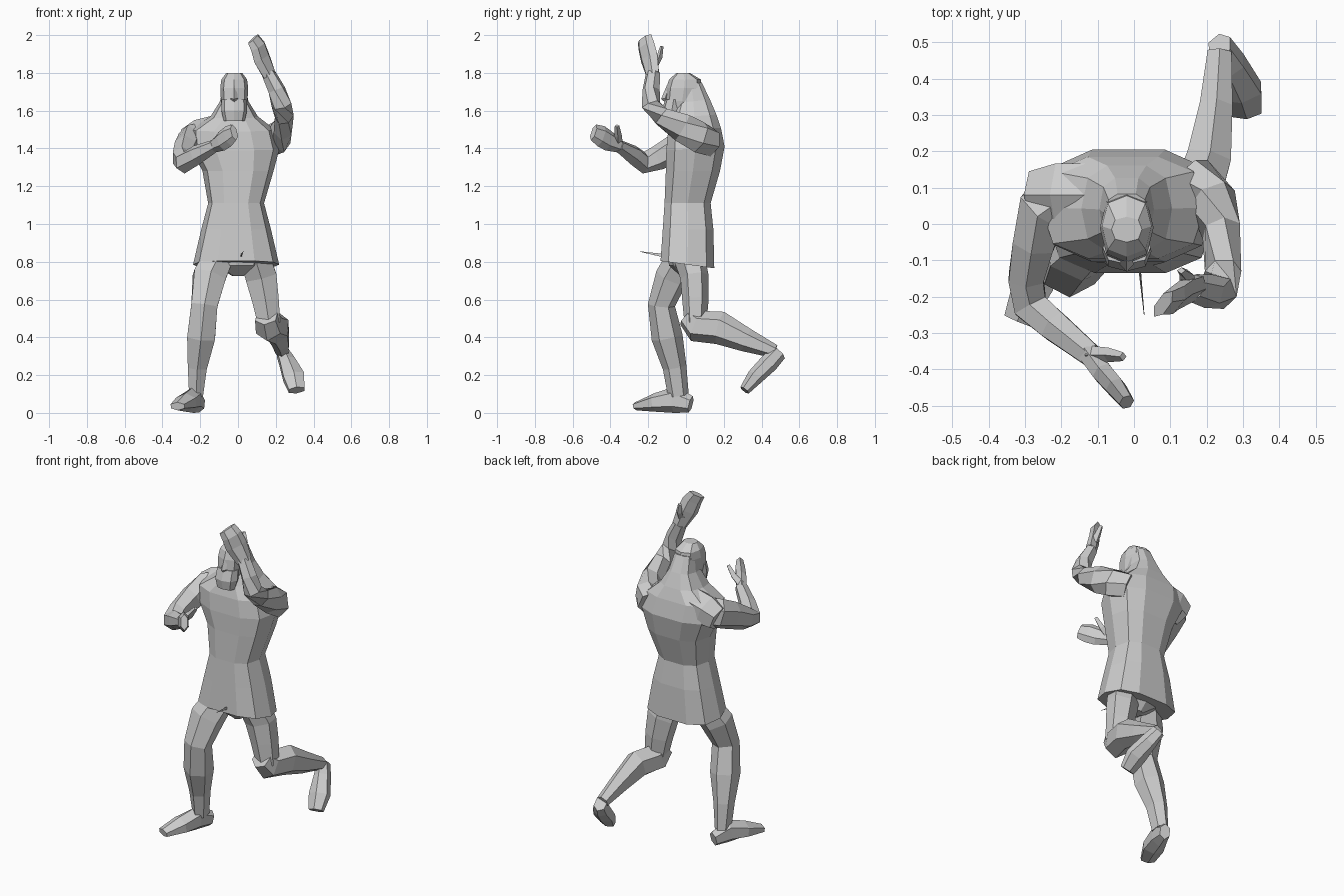
import bpy, bmesh
from math import sin, cos, tau
from mathutils import Vector


def skin(name, rings):
    """Bridge equal-sized rings into one closed, flat-shaded object."""
    bm = bmesh.new()
    vs = [[bm.verts.new(p) for p in r] for r in rings]
    n = len(vs[0])
    for a, b in zip(vs, vs[1:]):
        for i in range(n):
            j = (i + 1) % n
            bm.faces.new((a[i], a[j], b[j], b[i]))
    bm.faces.new(vs[0][::-1])
    bm.faces.new(vs[-1])
    bmesh.ops.recalc_face_normals(bm, faces=bm.faces)
    me = bpy.data.meshes.new(name)
    bm.to_mesh(me)
    bm.free()
    ob = bpy.data.objects.new(name, me)
    bpy.context.collection.objects.link(ob)
    return ob


def limb(name, path, ref, n=6):
    """Tube through (x, y, z, radius along ref, radius across)."""
    pts = [Vector(p[:3]) for p in path]
    rings = []
    for i, p in enumerate(path):
        t = Vector()
        if i > 0:
            t += (pts[i] - pts[i - 1]).normalized()
        if i < len(pts) - 1:
            t += (pts[i + 1] - pts[i]).normalized()
        t.normalize()
        u = Vector(ref)
        u = (u - u.dot(t) * t).normalized()
        v = t.cross(u)
        rings.append([pts[i] + u * p[3] * cos(tau * k / n) + v * p[4] * sin(tau * k / n)
                      for k in range(n)])
    return skin(name, rings)


def stack(name, levels, n=10, power=0.8):
    """Upright body from (z, centre x, half width, front y, back y, back rise)."""
    rings = []
    for z, cx, rx, yf, yb, rise in levels:
        ring = []
        for k in range(n):
            c, s = cos(tau * k / n), sin(tau * k / n)
            c = abs(c) ** power * (1 if c > 0 else -1)
            s = abs(s) ** power * (1 if s > 0 else -1)
            ring.append((cx + rx * c, (yf + yb) / 2 + (yb - yf) / 2 * s, z + rise * s))
        rings.append(ring)
    return skin(name, rings)


# Tunic with flared skirt, broad back and hunched neck
stack("tunic", [
    (0.785, -0.01, 0.228, -0.14, 0.155, -0.02),
    (0.97, -0.01, 0.185, -0.128, 0.15, 0),
    (1.11, -0.01, 0.148, -0.118, 0.135, 0),
    (1.28, 0.0, 0.188, -0.112, 0.185, 0),
    (1.40, -0.015, 0.235, -0.11, 0.21, 0.01),
    (1.50, -0.03, 0.225, -0.10, 0.19, 0.01),
    (1.57, -0.02, 0.125, -0.08, 0.165, 0.01),
    (1.65, -0.02, 0.075, -0.05, 0.13, 0.01),
    (1.74, -0.02, 0.058, -0.03, 0.085, 0.01)], power=0.72)
# Shoulder mass on the -x side
limb("shoulder", [
    (-0.10, 0.08, 1.49, 0.09, 0.10),
    (-0.20, 0.08, 1.46, 0.095, 0.10),
    (-0.275, 0.08, 1.43, 0.075, 0.075)], (0, 0, 1))
stack("pelvis", [
    (0.725, 0.0, 0.03, -0.03, 0.06, 0),
    (0.78, -0.01, 0.12, -0.09, 0.10, 0),
    (0.86, -0.01, 0.16, -0.10, 0.12, 0)], n=8)

# Head, beard and nose
stack("head", [
    (1.58, -0.02, 0.055, -0.10, 0.05, 0),
    (1.65, -0.02, 0.070, -0.11, 0.07, 0),
    (1.72, -0.02, 0.074, -0.105, 0.085, 0),
    (1.765, -0.02, 0.068, -0.09, 0.078, 0),
    (1.80, -0.02, 0.042, -0.05, 0.02, 0)], n=8)
stack("beard", [
    (1.545, -0.02, 0.055, -0.120, -0.05, 0),
    (1.60, -0.02, 0.068, -0.130, -0.02, 0),
    (1.66, -0.02, 0.066, -0.110, -0.02, 0)], n=8)
limb("nose", [(-0.02, -0.09, 1.73, 0.012, 0.010),
              (-0.02, -0.11, 1.665, 0.022, 0.02),
              (-0.02, -0.10, 1.65, 0.012, 0.015)], (0, -1, 0), 4)

# Raised arm on the +x side
limb("raised_arm", [
    (0.15, 0.13, 1.43, 0.08, 0.07),
    (0.215, 0.07, 1.46, 0.088, 0.068),
    (0.24, -0.02, 1.51, 0.077, 0.055),
    (0.245, -0.13, 1.57, 0.057, 0.048),
    (0.23, -0.185, 1.63, 0.055, 0.053),
    (0.205, -0.185, 1.71, 0.047, 0.047),
    (0.160, -0.175, 1.80, 0.035, 0.04)], (0.2, -0.5, 1))
limb("raised_hand", [
    (0.165, -0.175, 1.79, 0.045, 0.032),
    (0.125, -0.195, 1.88, 0.062, 0.03),
    (0.105, -0.21, 1.94, 0.058, 0.03),
    (0.08, -0.22, 1.98, 0.05, 0.02)], (1, 1, 0))
limb("raised_thumb", [
    (0.15, -0.17, 1.84, 0.022, 0.025),
    (0.145, -0.14, 1.885, 0.016, 0.02),
    (0.13, -0.128, 1.94, 0.009, 0.012)], (0, 1, 0), 4)

# Forward arm on the -x side
limb("forward_arm", [
    (-0.18, 0.08, 1.45, 0.085, 0.09),
    (-0.25, 0.04, 1.44, 0.088, 0.08),
    (-0.275, -0.05, 1.40, 0.08, 0.065),
    (-0.297, -0.15, 1.35, 0.065, 0.055),
    (-0.285, -0.225, 1.325, 0.058, 0.055),
    (-0.22, -0.28, 1.365, 0.053, 0.048),
    (-0.12, -0.36, 1.415, 0.034, 0.036)], (0, 0, 1))
limb("forward_hand", [
    (-0.13, -0.35, 1.41, 0.034, 0.032),
    (-0.085, -0.41, 1.44, 0.055, 0.032),
    (-0.05, -0.45, 1.465, 0.058, 0.03),
    (-0.02, -0.49, 1.485, 0.045, 0.022)], (0, 0, 1))
limb("forward_thumb", [
    (-0.12, -0.36, 1.43, 0.025, 0.025),
    (-0.07, -0.36, 1.47, 0.02, 0.02),
    (-0.03, -0.365, 1.52, 0.012, 0.012)], (0, 1, 0), 4)

# Standing leg on the -x side
limb("standing_leg", [
    (-0.09, -0.01, 0.85, 0.08, 0.085),
    (-0.152, -0.075, 0.72, 0.088, 0.10),
    (-0.178, -0.13, 0.57, 0.072, 0.08),
    (-0.195, -0.10, 0.40, 0.083, 0.085),
    (-0.215, -0.06, 0.24, 0.063, 0.058),
    (-0.222, -0.04, 0.09, 0.055, 0.042)], (0, 1, 0))
limb("standing_foot", [
    (-0.203, 0.025, 0.045, 0.045, 0.032),
    (-0.235, -0.06, 0.07, 0.07, 0.05),
    (-0.275, -0.16, 0.055, 0.05, 0.065),
    (-0.32, -0.265, 0.035, 0.022, 0.045)], (0, 0, 1))

# Trailing leg on the +x side, bent back at the knee
limb("trailing_thigh", [
    (0.08, 0.01, 0.85, 0.085, 0.09),
    (0.122, 0.045, 0.72, 0.075, 0.095),
    (0.145, 0.05, 0.60, 0.07, 0.082),
    (0.165, 0.05, 0.47, 0.058, 0.068)], (0, 1, 0))
limb("trailing_shin", [
    (0.15, 0.01, 0.51, 0.06, 0.065),
    (0.165, 0.06, 0.46, 0.087, 0.078),
    (0.205, 0.18, 0.45, 0.088, 0.07),
    (0.225, 0.32, 0.385, 0.063, 0.052),
    (0.235, 0.47, 0.325, 0.036, 0.038)], (0, 0, 1))
limb("trailing_foot", [
    (0.235, 0.49, 0.32, 0.045, 0.036),
    (0.262, 0.44, 0.265, 0.05, 0.048),
    (0.295, 0.365, 0.19, 0.044, 0.065),
    (0.31, 0.31, 0.12, 0.028, 0.048)], (0, 1, -1))

# Thin spike in front of the skirt
limb("front_spike", [
    (0.015, -0.12, 0.83, 0.012, 0.004),
    (0.028, -0.25, 0.855, 0.001, 0.001)], (0, 0, 1), 3)
